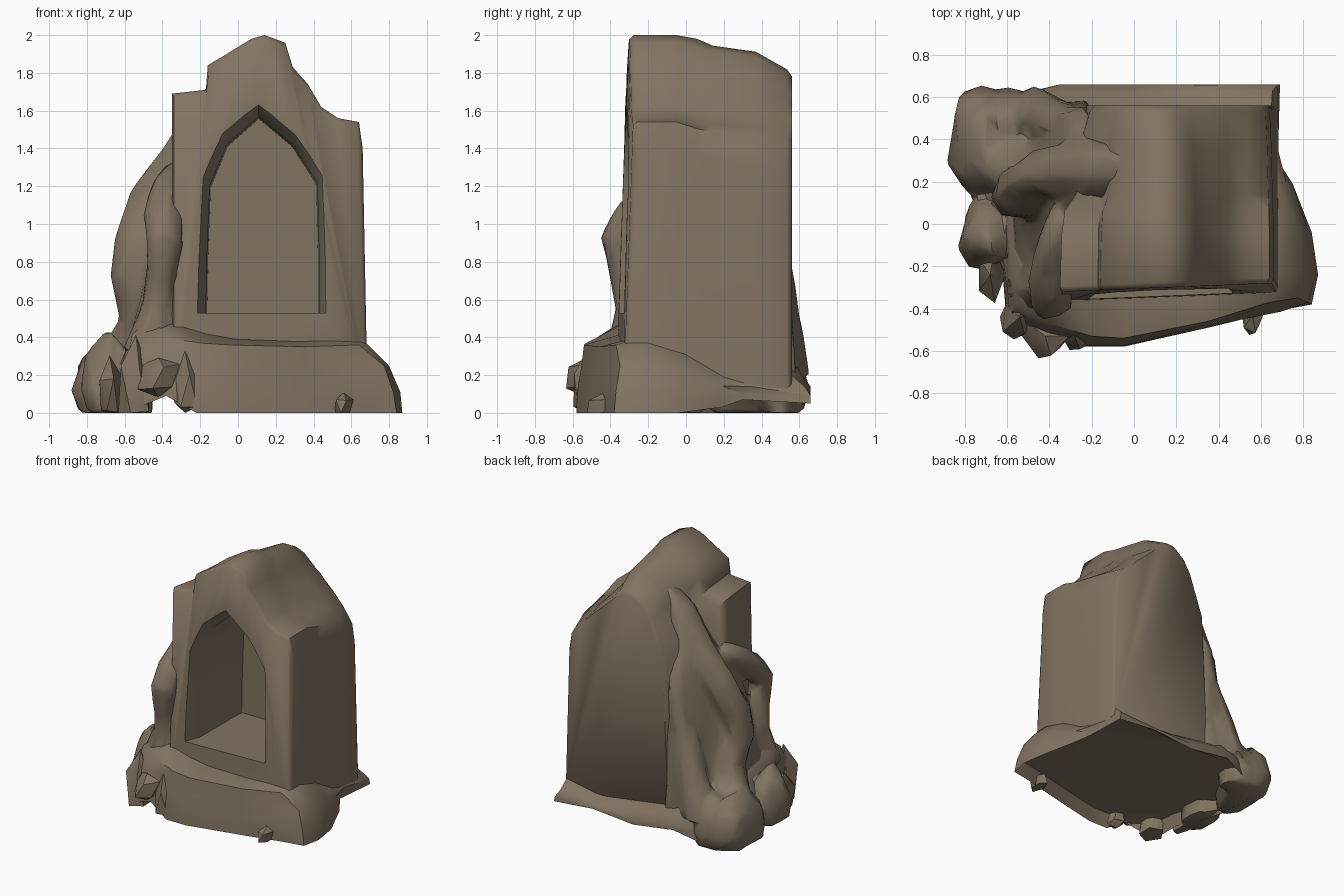
import bpy, bmesh, math, random
from mathutils import Vector

if "Cube" in bpy.data.objects:
    bpy.data.objects.remove(bpy.data.objects["Cube"])
random.seed(4)

stone = bpy.data.materials.new("weathered_brown_stone")
stone.use_nodes = True
stone.diffuse_color = (0.226, 0.174, 0.121, 1)
stone.node_tree.nodes["Principled BSDF"].inputs["Base Color"].default_value = stone.diffuse_color


def activate(ob):
    bpy.ops.object.select_all(action='DESELECT')
    ob.select_set(True)
    bpy.context.view_layer.objects.active = ob


def finish(name, bm, angle=40):
    bmesh.ops.recalc_face_normals(bm, faces=bm.faces)
    mesh = bpy.data.meshes.new(name)
    bm.to_mesh(mesh)
    bm.free()
    mesh.materials.append(stone)
    ob = bpy.data.objects.new(name, mesh)
    bpy.context.collection.objects.link(ob)
    activate(ob)
    bpy.ops.object.shade_smooth_by_angle(angle=math.radians(angle))
    return ob


def loft(name, rings, angle=40):
    """Skin a closed solid over rings with equal point counts."""
    bm = bmesh.new()
    rows = [[bm.verts.new(p) for p in ring] for ring in rings]
    n = len(rows[0])
    for a, b in zip(rows, rows[1:]):
        for i in range(n):
            j = (i + 1) % n
            bm.faces.new((a[i], a[j], b[j], b[i]))
    bm.faces.new(rows[0])
    bm.faces.new(rows[-1][::-1])
    bmesh.ops.triangulate(bm, faces=bm.faces)
    return finish(name, bm, angle)


def root(name, path, sides=7):
    """Gnarled tube; path holds (x, y, z, radius)."""
    pts = [Vector(p[:3]) for p in path]
    rings = []
    for k, p in enumerate(pts):
        d = (pts[min(k + 1, len(pts) - 1)] - pts[max(k - 1, 0)]).normalized()
        u = d.cross(Vector((0.3, 1, 0.2))).normalized()
        v = d.cross(u)
        ring = []
        for i in range(sides):
            a = math.tau * i / sides
            r = path[k][3] * random.uniform(0.88, 1.12)
            ring.append(p + (u * math.cos(a) + v * math.sin(a)) * r)
        rings.append(ring)
    return loft(name, rings, 50)


def boulder(name, centre, size, jitter=0.2, detail=2):
    """Jagged rock, cut flat at the ground and at the back."""
    bm = bmesh.new()
    bmesh.ops.create_icosphere(bm, subdivisions=detail, radius=1)
    for v in bm.verts:
        k = 1 + random.uniform(-jitter, jitter * 0.6)
        for i in range(3):
            v.co[i] = centre[i] + v.co[i] * k * size[i]
        v.co.z = max(v.co.z, 0)
        v.co.y = min(v.co.y, 0.66)
    bmesh.ops.dissolve_degenerate(bm, edges=bm.edges, dist=0.002)
    return finish(name, bm, 35)


def mix(a, b, t):
    return a + (b - a) * t


# Shrine body: gable section lofted from front to back
front = [(-.35, .13), (-.35, .9), (-.35, 1.69), (-.17, 1.71), (-.16, 1.84), (-.06, 1.9), (.07, 1.98),
         (.14, 2), (.25, 1.96), (.29, 1.83), (.37, 1.74), (.44, 1.62), (.53, 1.56),
         (.64, 1.54), (.66, 1.4), (.685, .13)]
back = [(-.25, .13), (-.22, .8), (-.2, 1.3), (-.13, 1.5), (-.08, 1.64), (-.02, 1.74), (.06, 1.8),
        (.13, 1.81), (.2, 1.79), (.27, 1.72), (.34, 1.66), (.44, 1.57), (.54, 1.46),
        (.62, 1.33), (.64, 1.2), (.67, .13)]
rings = []
# stations: depth, blend of the left side, blend of the ridge and right side, edge softening
for y, left, right, soft in ((-.28, 0, 0, .98), (-.255, 0, 0, 1), (-.05, .05, 0, 1), (.06, .15, .12, 1),
                             (.14, .5, .25, 1), (.37, .62, .5, 1), (.535, .95, .93, 1), (.56, 1, 1, .97)):
    ring = []
    for (x0, z0), (x1, z1) in zip(front, back):
        t = left if x0 < -.1 else right
        x, z = mix(x0, x1, t), mix(z0, z1, t)
        if 0 < t < 1 and z > 1.4:
            z += random.uniform(-.015, .008)
        lean = (.04 * (x - .66) - .04 * max(0, 1.4 - z)) if y < -.2 else 0
        ring.append((mix(.15, x, soft), y + lean, mix(.9, z, soft)))
    rings.append(ring)
body = loft("shrine_body", rings, 58)

# Pointed niche with a splayed rim
arch = [(-.17, .53), (-.165, .8), (-.15, 1.2), (-.06, 1.42), (.11, 1.57), (.29, 1.42),
        (.42, 1.22), (.43, .8), (.43, .53)]
cutter = loft("niche_cutter", [[(.13 + (x - .13) * s, y, .53 + (z - .53) * mix(1, s, .6)) for x, z in arch]
                               for y, s in ((-.48, 1.3), (-.23, 1), (.28, .98))])
cutter.hide_render = True
cut = body.modifiers.new("niche", 'BOOLEAN')
cut.object = cutter
cut.solver = 'EXACT'
activate(body)
bpy.ops.object.modifier_apply(modifier="niche")
bpy.data.objects.remove(cutter)
bpy.ops.object.shade_smooth_by_angle(angle=math.radians(58))

# Rough plinth: ledge at the front, flared skirt at the side, low lifted lip at the back
foot = [(-.6, -.48, 0), (-.38, -.55, .09), (-.22, -.58, 0), (-.05, -.58, 0), (.35, -.49, 0),
        (.68, -.41, 0), (.84, -.38, 0), (.87, -.24, 0), (.84, -.04, 0), (.75, .19, .03), (.68, .3, .07),
        (.69, .66, .05), (.35, .66, .08), (0, .66, .05), (-.35, .66, .1), (-.6, .6, .02),
        (-.75, .45, 0), (-.74, .15, 0), (-.68, -.05, 0), (-.62, -.25, .02)]
top = [(-.56, -.38, .42), (-.4, -.47, .4), (-.2, -.53, .37), (-.05, -.54, .36), (.35, -.46, .35),
       (.64, -.37, .36), (.67, -.3, .38), (.67, -.2, .38), (.67, 0, .32), (.67, .2, .2), (.66, .42, .17),
       (.65, .56, .2), (.35, .555, .15), (0, .555, .2), (-.3, .56, .24), (-.45, .52, .36),
       (-.55, .4, .4), (-.58, .15, .4), (-.58, -.05, .4), (-.57, -.2, .42)]
# hollowed underside
rings = [[(x * .93, y * .93, .1) for x, y, z in foot]]
for h, t in ((0, 0), (.3, .02), (.65, .4), (1, 1)):
    ring = []
    for (x0, y0, z0), (x1, y1, z1) in zip(foot, top):
        wob = random.uniform(-.02, .012) if 0 < t < 1 else 0
        ring.append((mix(x0, x1, t) + wob, min(mix(y0, y1, t) - wob * .5, .66), mix(z0, z1, h) + wob * .5))
    rings.append(ring)
# shelf running back into the niche wall
rings.append([(x * .82 + .02, max(y * .8, -.33), z + .03 + .1 * max(0, -x)) for x, y, z in top])
loft("plinth", rings, 42)

# Earth bank against the side of the shrine
rings = []
for z, x0, y0, y1 in ((.12, -.6, -.4, .57), (.45, -.56, -.34, .55), (.7, -.49, -.27, .54),
                      (1.0, -.42, -.2, .51), (1.25, -.36, -.06, .46), (1.55, -.24, .1, .38)):
    xr = -.21
    rings.append([(xr, y0, z), (mix(xr, x0, .7), y0 + .02, z), (x0, mix(y0, y1, .25), z),
                  (x0 - .02, mix(y0, y1, .6), z), (mix(xr, x0, .6), y1, z), (xr, y1 + .02, z)])
bank = loft("root_bank", rings)

# Roots creeping down from the ridge, and rocks they have grown over
grown = [
    root("ridge_root", [(.02, .26, 1.73, .11), (-.12, .26, 1.6, .14), (-.3, .25, 1.35, .13),
                        (-.45, .24, 1.13, .12), (-.54, .16, .9, .13), (-.57, .14, .72, .11),
                        (-.53, .2, .5, .11), (-.6, .3, .2, .17)]),
    root("front_root", [(-.32, .04, 1.26, .08), (-.38, -.12, 1.17, .09), (-.395, -.28, 1.04, .1),
                        (-.39, -.36, .92, .1), (-.405, -.32, .76, .09), (-.42, -.29, .55, .09),
                        (-.47, -.3, .3, .14)]),
    root("back_root", [(-.2, .4, 1.3, .09), (-.25, .45, 1.05, .1), (-.31, .46, .8, .1),
                       (-.4, .5, .5, .11), (-.48, .5, .2, .15)]),
    boulder("back_side_boulder", (-.72, .38, .12), (.16, .27, .31)),
    boulder("back_corner_boulder", (-.6, .5, .12), (.16, .15, .28)),
    boulder("side_boulder", (-.69, -.05, .14), (.14, .18, .3))]

# Weld bank, roots and rocks into one coarse skin
activate(bank)
for ob in grown:
    ob.select_set(True)
bpy.ops.object.join()
remesh = bank.modifiers.new("weld", 'REMESH')
remesh.mode = 'VOXEL'
remesh.voxel_size = 0.025
relax = bank.modifiers.new("relax", 'SMOOTH')
relax.iterations = 3
thin = bank.modifiers.new("thin", 'DECIMATE')
thin.ratio = 0.06
for name in ("weld", "relax", "thin"):
    bpy.ops.object.modifier_apply(modifier=name)
bank.data.materials.clear()
bank.data.materials.append(stone)
for v in bank.data.vertices:
    v.co.z = max(v.co.z, 0)
    v.co.y = min(v.co.y, .66)
bpy.ops.object.shade_smooth_by_angle(angle=math.radians(50))

# Broken shards around the foot
for name, centre, size in (
        ("side_shard", (-.68, -.24, .08), (.07, .14, .2)),
        ("front_corner_shard", (-.54, -.44, .12), (.1, .12, .26)),
        ("front_middle_shard", (-.42, -.53, .19), (.11, .12, .13)),
        ("front_inner_shard", (-.28, -.53, .12), (.08, .07, .18)),
        ("right_corner_shard", (.56, -.43, .03), (.05, .1, .08))):
    boulder(name, centre, size, 0.3, 1)
